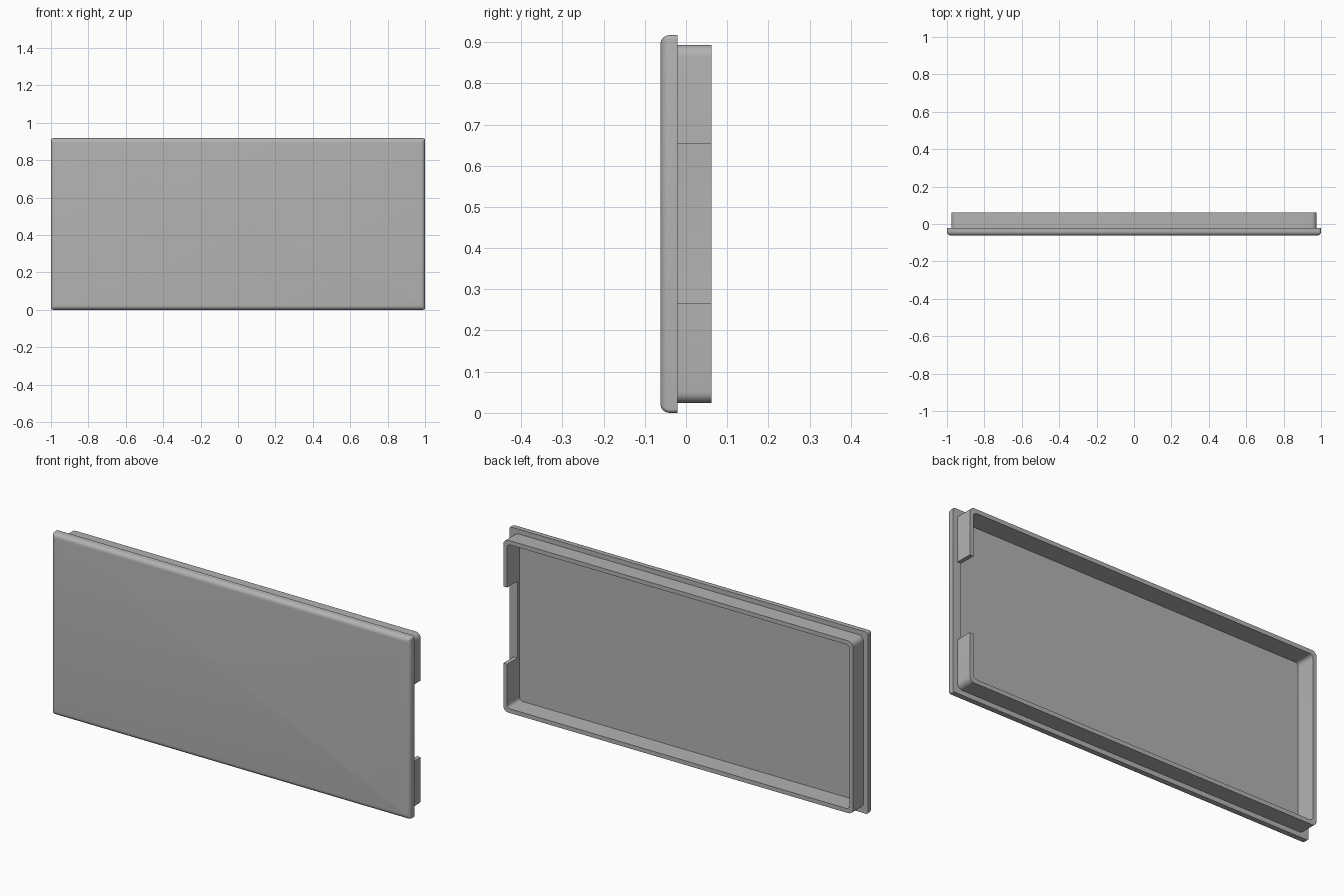
import bpy, bmesh
from math import sin, cos, pi, radians

HALF_X, HEIGHT = 1.0, 0.917
MID_Z = HEIGHT / 2
FRONT, FLANGE, BACK, FLOOR = -0.062, -0.021, 0.062, -0.037
RIM_OUT, RIM_IN = 0.024, 0.045
NOTCH_LOW, NOTCH_HIGH = 0.266, 0.653
FILLET = 0.022

if "Cube" in bpy.data.objects:
    bpy.data.objects.remove(bpy.data.objects["Cube"], do_unlink=True)

grey = bpy.data.materials.new("plain_grey")
grey.use_nodes = True
colour = (0.45, 0.45, 0.45, 1)
grey.diffuse_color = colour
grey.node_tree.nodes["Principled BSDF"].inputs["Base Color"].default_value = colour


def rounded_rect(inset, radius, steps=6):
    """Rounded rectangle in x and z, starting on the +x side and going up."""
    cx, cz = HALF_X - inset - radius, MID_Z - inset - radius
    points = []
    for k, (sx, sz) in enumerate([(1, 1), (-1, 1), (-1, -1), (1, -1)]):
        for i in range(steps + 1):
            a = (k + i / steps) * pi / 2
            points.append((sx * cx + radius * cos(a), MID_Z + sz * cz + radius * sin(a)))
    return points


def ring(bm, points, y):
    return [bm.verts.new((x, y, z)) for x, z in points]


def bridge(bm, a, b, closed=True):
    n = len(a)
    for i in range(n if closed else n - 1):
        j = (i + 1) % n
        bm.faces.new((a[i], a[j], b[j], b[i]))


def finish(bm, name):
    bmesh.ops.recalc_face_normals(bm, faces=bm.faces[:])
    mesh = bpy.data.meshes.new(name)
    bm.to_mesh(mesh)
    bm.free()
    mesh.materials.append(grey)
    obj = bpy.data.objects.new(name, mesh)
    bpy.context.collection.objects.link(obj)
    bpy.ops.object.select_all(action='DESELECT')
    obj.select_set(True)
    bpy.context.view_layer.objects.active = obj
    bpy.ops.object.shade_smooth_by_angle(angle=radians(30))


# Cover plate: filleted front edge, flat flange and a shallow recess behind
bm = bmesh.new()
sections = []
for i in range(7):
    a = i / 6 * pi / 2
    sections.append((FILLET * (1 - sin(a)), 0.01, FRONT + FILLET * (1 - cos(a))))
sections += [(0, 0.01, FLANGE), (RIM_IN, 0.018, FLANGE), (RIM_IN, 0.018, FLOOR)]
rings = [ring(bm, rounded_rect(inset, r), y) for inset, r, y in sections]
for a, b in zip(rings, rings[1:]):
    bridge(bm, a, b)
bm.faces.new(rings[0])
bm.faces.new(rings[-1])
finish(bm, "cover_plate")


# Rim wall: runs round the back and stops either side of the notch
def rim_path(inset, radius):
    x = HALF_X - inset
    return [(x, NOTCH_HIGH)] + rounded_rect(inset, radius) + [(x, NOTCH_LOW)]


bm = bmesh.new()
outer, inner = rim_path(RIM_OUT, 0.027), rim_path(RIM_IN, 0.018)
loops = [ring(bm, outer, FLANGE), ring(bm, outer, BACK),
         ring(bm, inner, BACK), ring(bm, inner, FLANGE)]
for k in range(4):
    bridge(bm, loops[k], loops[(k + 1) % 4], closed=False)
for end in (0, -1):
    bm.faces.new([loop[end] for loop in loops])
finish(bm, "rim_wall")
